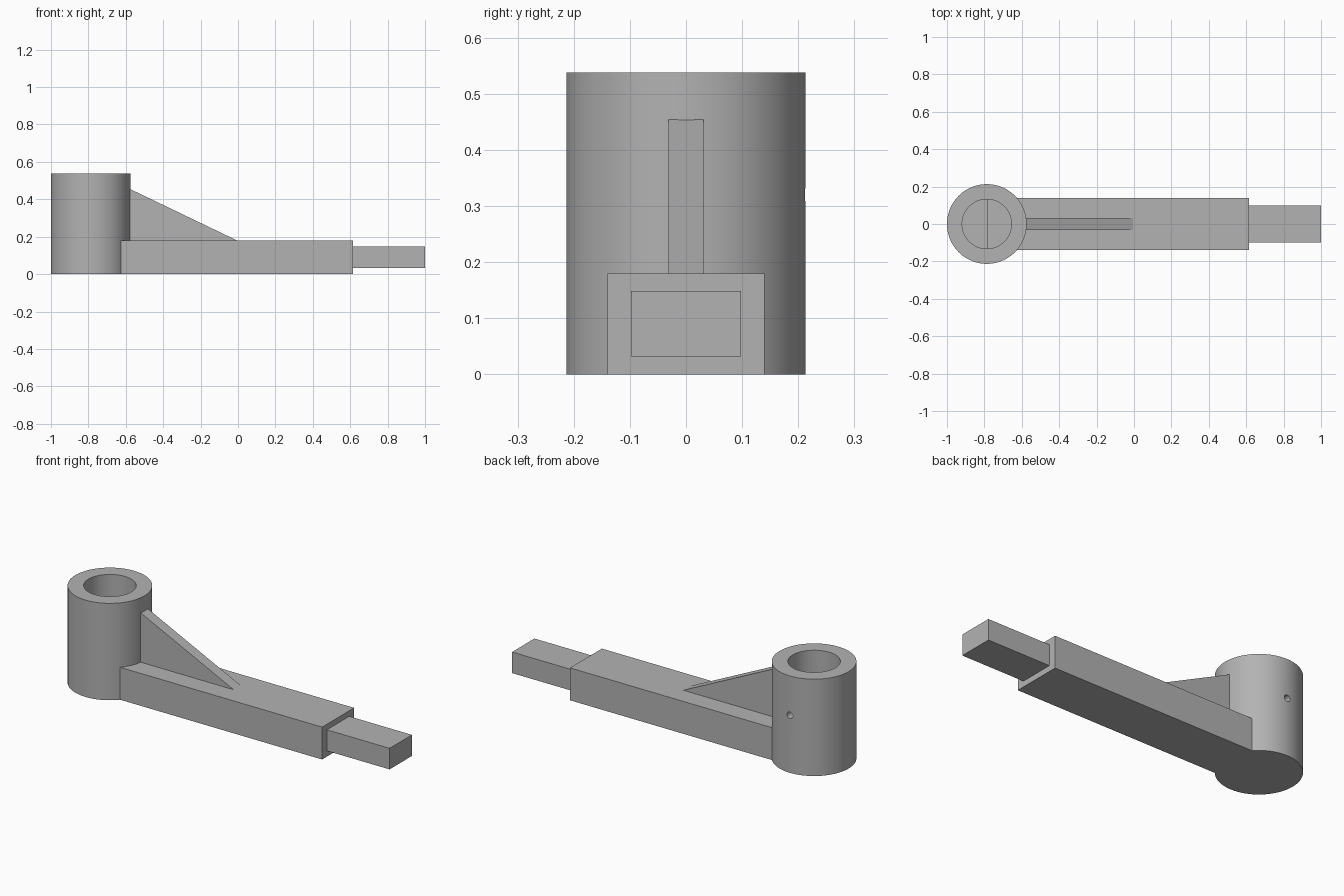
import bpy
import bmesh
import math
from mathutils import Matrix, Vector

cube = bpy.data.objects.get("Cube")
if cube:
    bpy.data.objects.remove(cube, do_unlink=True)

GREY = (0.45, 0.45, 0.45, 1.0)
metal = bpy.data.materials.new("plain grey")
metal.use_nodes = True
metal.diffuse_color = GREY
metal.node_tree.nodes["Principled BSDF"].inputs["Base Color"].default_value = GREY

HUB_X, HUB_R, HUB_H = -0.787, 0.213, 0.538
BORE_R, BORE_FLOOR = 0.132, 0.04
ARM_END, ARM_H = 0.615, 0.18


def finish(name, bm):
    bmesh.ops.recalc_face_normals(bm, faces=bm.faces)
    mesh = bpy.data.meshes.new(name)
    bm.to_mesh(mesh)
    bm.free()
    mesh.materials.append(metal)
    obj = bpy.data.objects.new(name, mesh)
    bpy.context.collection.objects.link(obj)
    return obj


def select_only(obj):
    bpy.ops.object.select_all(action="DESELECT")
    obj.select_set(True)
    bpy.context.view_layer.objects.active = obj


def box(name, x0, x1, half_width, z0, z1):
    bm = bmesh.new()
    bmesh.ops.create_cube(bm, size=1)
    bmesh.ops.scale(bm, vec=(x1 - x0, 2 * half_width, z1 - z0), verts=bm.verts)
    bmesh.ops.translate(bm, vec=((x0 + x1) / 2, 0, (z0 + z1) / 2), verts=bm.verts)
    return finish(name, bm)


def lathe(name, profile, steps):
    bm = bmesh.new()
    verts = [bm.verts.new((r, 0, z)) for r, z in profile]
    edges = [bm.edges.new(pair) for pair in zip(verts, verts[1:])]
    bmesh.ops.spin(bm, geom=verts + edges, cent=(0, 0, 0), axis=(0, 0, 1),
                   angle=math.tau, steps=steps)
    bmesh.ops.remove_doubles(bm, verts=bm.verts, dist=0.0001)
    bmesh.ops.translate(bm, vec=(HUB_X, 0, 0), verts=bm.verts)
    return finish(name, bm)


# Hub: upright sleeve with a blind bore
hub = lathe("hub", [(0, 0), (HUB_R, 0), (HUB_R, HUB_H), (BORE_R, HUB_H),
                    (BORE_R, BORE_FLOOR), (0, BORE_FLOOR)], 96)

# Set screw hole through the back wall of the hub
bm = bmesh.new()
bmesh.ops.create_cone(bm, cap_ends=True, segments=24, radius1=0.018, radius2=0.018,
                      depth=0.2, matrix=Matrix.Translation((HUB_X, 0.18, 0.32))
                      @ Matrix.Rotation(math.pi / 2, 4, "X"))
cutter = finish("screw_hole_cutter", bm)
cutter.hide_render = True
cut = hub.modifiers.new("screw hole", "BOOLEAN")
cut.operation = "DIFFERENCE"
cut.solver = "EXACT"
cut.object = cutter
select_only(hub)
bpy.ops.object.modifier_apply(modifier=cut.name)
bpy.data.objects.remove(cutter, do_unlink=True)
bpy.ops.object.shade_smooth_by_angle(angle=math.radians(30))

# Arm reaching out from the hub centre, with a narrower tip
box("arm", HUB_X, ARM_END, 0.14, 0, ARM_H)
box("arm_tip", ARM_END - 0.02, 1.0, 0.098, 0.032, 0.149)

# Triangular rib bracing the hub against the arm
bm = bmesh.new()
outline = [(-0.62, ARM_H - 0.01), (0.0, ARM_H - 0.01), (-0.005, ARM_H), (-0.577, 0.455),
           (-0.62, 0.476)]
side = bm.faces.new([bm.verts.new((x, -0.031, z)) for x, z in outline])
sweep = bmesh.ops.extrude_face_region(bm, geom=[side])
bmesh.ops.translate(bm, vec=Vector((0, 0.062, 0)),
                    verts=[v for v in sweep["geom"] if isinstance(v, bmesh.types.BMVert)])
finish("rib", bm)
